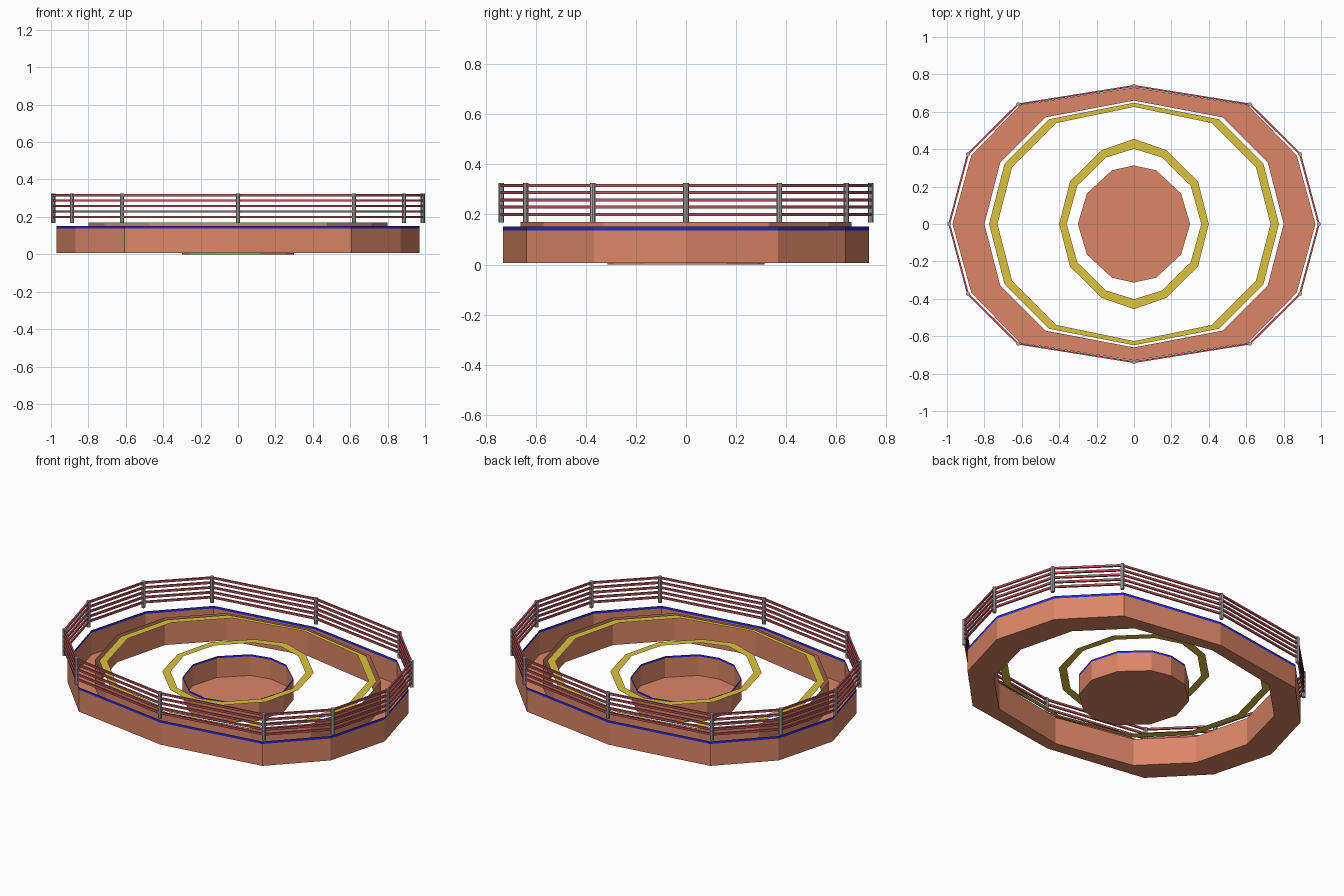
import bpy, bmesh, math
from mathutils import Vector

if "Cube" in bpy.data.objects:
    bpy.data.objects.remove(bpy.data.objects["Cube"])


def material(name, rgb):
    m = bpy.data.materials.new(name)
    m.diffuse_color = (*rgb, 1)
    m.use_nodes = True
    m.node_tree.nodes["Principled BSDF"].inputs["Base Color"].default_value = m.diffuse_color
    return m


CLAY = material("terracotta", (0.72, 0.24, 0.135))
BLUE = material("blue trim", (0.02, 0.02, 0.68))
GOLD = material("yellow", (0.72, 0.54, 0.05))
RED = material("rail red", (0.50, 0.09, 0.11))
GREY = material("post grey", (0.42, 0.42, 0.42))


def outline(quarter):
    """Mirror four points (x axis to y axis) into a closed 12-sided outline."""
    q = list(quarter)
    half = q + [(-x, y) for x, y in q[-2::-1]]
    return half + [(x, -y) for x, y in half[-2:0:-1]]


def finish(name, bm, mats):
    me = bpy.data.meshes.new(name)
    bm.to_mesh(me)
    bm.free()
    for m in mats:
        me.materials.append(m)
    ob = bpy.data.objects.new(name, me)
    bpy.context.collection.objects.link(ob)
    return ob


def loft(name, loops, mats, slots=None, cap=False, closed=False):
    """Bridge successive (outline, z) loops; slots gives a material per band."""
    bm = bmesh.new()
    rings = [[bm.verts.new((x, y, z)) for x, y in pts] for pts, z in loops]
    n = len(rings[0])
    if cap:
        bm.faces.new(rings[0])
    pairs = list(zip(rings, rings[1:]))
    if closed:
        pairs.append((rings[-1], rings[0]))
    for k, (a, b) in enumerate(pairs):
        for i in range(n):
            j = (i + 1) % n
            f = bm.faces.new((a[i], a[j], b[j], b[i]))
            f.material_index = slots[k] if slots else 0
    if cap:
        bmesh.ops.recalc_face_normals(bm, faces=bm.faces[:])
    return finish(name, bm, mats)


outer = outline([(0.97, 0), (0.87, 0.367), (0.607, 0.637), (0, 0.73)])
inner = outline([(0.80, 0), (0.715, 0.33), (0.475, 0.57), (0, 0.66)])
basin = outline([(0.30, 0), (0.252, 0.163), (0.118, 0.287), (0, 0.313)])
fence = outline([(0.988, 0), (0.888, 0.373), (0.62, 0.64), (0, 0.738)])

# Open outer trough: inner wall, floor, outer wall, blue rim
loft("outer_trough", [(inner, 0.17), (inner, 0.006), (outer, 0.006),
                      (outer, 0.137), (outer, 0.152)], [CLAY, BLUE], [0, 0, 0, 1])

# Central open basin with blue rim
loft("center_basin", [(basin, 0), (basin, 0.115), (basin, 0.127)],
     [CLAY, BLUE], [0, 1], cap=True)

# Flat yellow rings
loft("large_ring", [
    (outline([(0.775, 0), (0.692, 0.322), (0.455, 0.56), (0, 0.648)]), 0.167),
    (outline([(0.73, 0), (0.652, 0.303), (0.415, 0.54), (0, 0.626)]), 0.167)], [GOLD])
loft("small_ring", [
    (outline([(0.40, 0), (0.342, 0.228), (0.172, 0.395), (0, 0.455)]), 0.161),
    (outline([(0.36, 0), (0.303, 0.205), (0.152, 0.355), (0, 0.402)]), 0.161)], [GOLD])


def offset(pts, d):
    return [tuple(Vector(p) + Vector(p).normalized() * d) for p in pts]


# Five fence rails
for k in range(5):
    z, t = 0.200 + k * 0.029, 0.006
    a, b = offset(fence, 0.005), offset(fence, -0.005)
    loft(f"fence_rail_{k + 1}", [(a, z - t), (a, z + t), (b, z + t), (b, z - t)],
         [RED], closed=True)

# Fence posts at every corner
for k, (x, y) in enumerate(fence):
    circle = [(x + 0.011 * math.cos(i * math.pi / 4),
               y + 0.011 * math.sin(i * math.pi / 4)) for i in range(8)]
    post = loft(f"fence_post_{k + 1}", [(circle, 0.168), (circle, 0.325)], [GREY], cap=True)
    bm = bmesh.new()
    bm.from_mesh(post.data)
    bmesh.ops.holes_fill(bm, edges=bm.edges[:], sides=0)
    bmesh.ops.recalc_face_normals(bm, faces=bm.faces[:])
    bm.to_mesh(post.data)
    bm.free()
